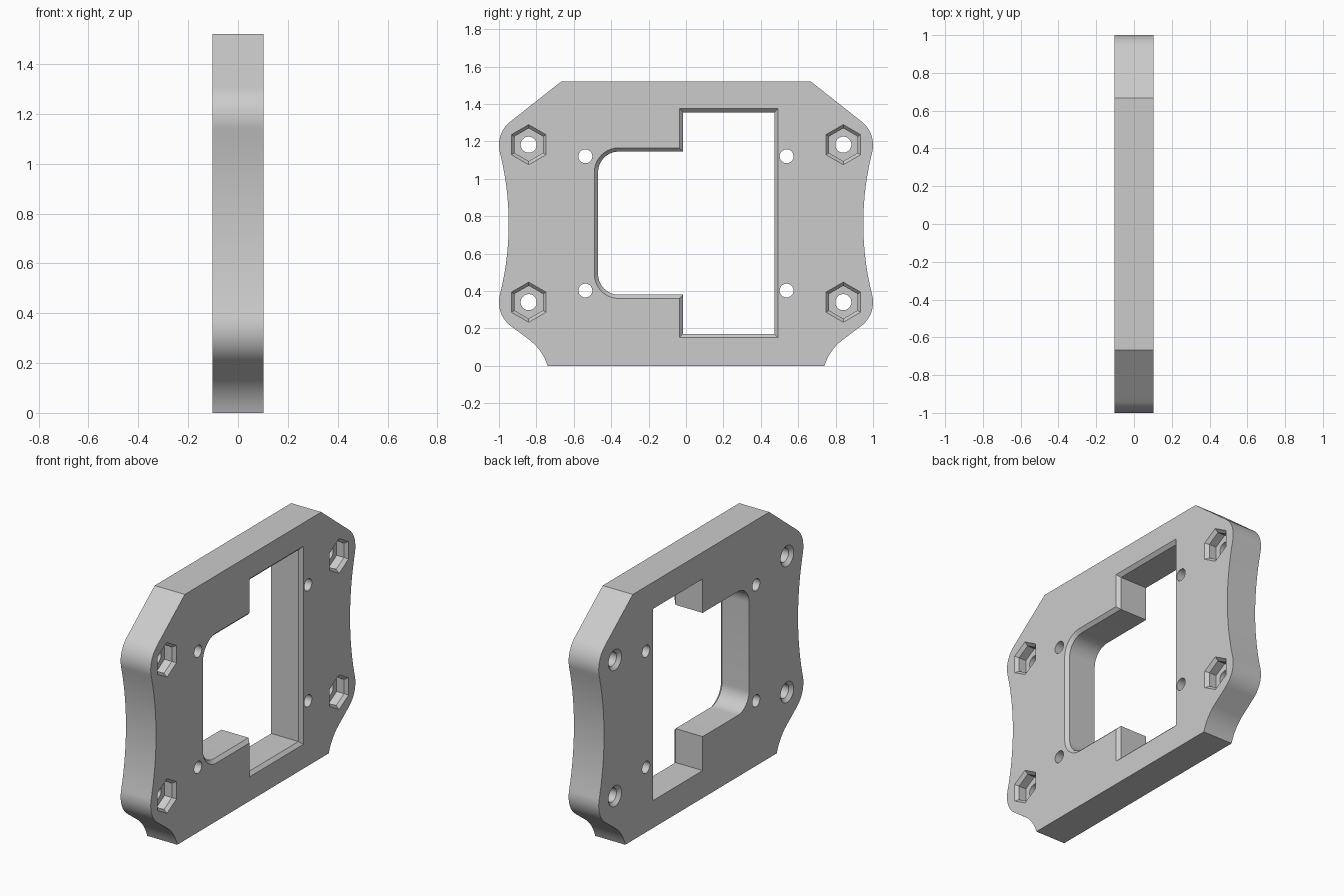
import bpy, bmesh, math
from mathutils import Vector

if "Cube" in bpy.data.objects:
    bpy.data.objects.remove(bpy.data.objects["Cube"])

T = 0.103  # half thickness along x


def arc(cy, cz, r, a0, a1, n=16):
    return [(cy + r * math.cos(math.radians(a0 + (a1 - a0) * i / n)),
             cz + r * math.sin(math.radians(a0 + (a1 - a0) * i / n))) for i in range(n + 1)]


def loft(bm, sections):
    """Closed solid through (x, loop) sections; every loop has equal length."""
    rings = [[bm.verts.new((x, y, z)) for y, z in loop] for x, loop in sections]
    n = len(rings[0])
    for a, b in zip(rings, rings[1:]):
        for i in range(n):
            j = (i + 1) % n
            bm.faces.new((a[i], a[j], b[j], b[i]))
    bm.faces.new(rings[0][::-1])
    bm.faces.new(rings[-1])


def finish(bm, name):
    bmesh.ops.recalc_face_normals(bm, faces=bm.faces)
    me = bpy.data.meshes.new(name)
    bm.to_mesh(me)
    bm.free()
    ob = bpy.data.objects.new(name, me)
    bpy.context.collection.objects.link(ob)
    return ob


# Plate outline: right half from bottom to top, then mirrored
p0, p1, p2 = Vector((0.74, 0)), Vector((0.767, 0.082)), Vector((0.83, 0.1325))
half = [tuple(p0 * (1 - t) ** 2 + p1 * 2 * t * (1 - t) + p2 * t * t)
        for t in [i / 10 for i in range(11)]]
half += arc(0.84, 0.34, 0.16, -53, 14.1)
half += arc(0.948 + 1.562, 0.76, 1.562, 180 + 14.1, 180 - 14.1, 20)[1:-1]
half += arc(0.84, 1.18, 0.16, -14.1, 53)
half += [(0.667, 1.52)]
outline = half + [(-y, z) for y, z in reversed(half)]
bm = bmesh.new()
loft(bm, [(-T, outline), (T, outline)])
plate = finish(bm, "mounting_plate")


# Stepped window, grown outwards by d for the chamfer
def window(d):
    return ([(0.472 + d, 0.17 - d), (0.472 + d, 1.355 + d),
             (-0.016 - d, 1.355 + d), (-0.016 - d, 1.145 + d)]
            + arc(-0.36, 1.035, 0.11 + d, 90, 180)
            + arc(-0.36, 0.49, 0.11 + d, 180, 270)
            + [(-0.016 - d, 0.38 - d), (-0.016 - d, 0.17 - d)])


def circle(y, z, r):
    return arc(y, z, r, 0, 360, 48)[:-1]


# Pointed-up hexagon sampled at the same angles as the circle
def hexagon(y, z, r):
    pts = []
    for i in range(48):
        a = math.radians(i * 7.5)
        k = (a + math.pi / 6) % (math.pi / 3) - math.pi / 6
        rr = r * math.cos(math.pi / 6) / math.cos(k)
        pts.append((y + rr * math.cos(a), z + rr * math.sin(a)))
    return pts


bm = bmesh.new()
loft(bm, [(-T - 0.01, window(0)), (T - 0.02, window(0)), (T + 0.01, window(0.03))])
for s in (-1, 1):
    # Bolt holes: countersunk at the back, chamfered hex nut pocket in front
    for z in (0.34, 1.182):
        y = 0.841 * s
        loft(bm, [(-T - 0.01, circle(y, z, 0.0745)), (-T + 0.02, circle(y, z, 0.043)),
                  (T - 0.07, circle(y, z, 0.043)), (T - 0.07, hexagon(y, z, 0.088)),
                  (T - 0.02, hexagon(y, z, 0.088)), (T + 0.01, hexagon(y, z, 0.117))])
    # Plain small holes
    for z in (0.402, 1.12):
        loft(bm, [(-T - 0.01, circle(0.538 * s, z, 0.037)),
                  (T + 0.01, circle(0.538 * s, z, 0.037))])
cutter = finish(bm, "opening_cutter")
cutter.hide_render = True

# Cut all openings
mod = plate.modifiers.new("openings", 'BOOLEAN')
mod.operation = 'DIFFERENCE'
mod.solver = 'EXACT'
mod.object = cutter
bpy.context.view_layer.objects.active = plate
plate.select_set(True)
bpy.ops.object.modifier_apply(modifier=mod.name)
bpy.data.objects.remove(cutter)

mat = bpy.data.materials.new("light grey")
mat.diffuse_color = (0.6, 0.6, 0.6, 1)
mat.use_nodes = True
mat.node_tree.nodes["Principled BSDF"].inputs["Base Color"].default_value = mat.diffuse_color
plate.data.materials.clear()
plate.data.materials.append(mat)
bpy.ops.object.shade_smooth_by_angle(angle=math.radians(25))
